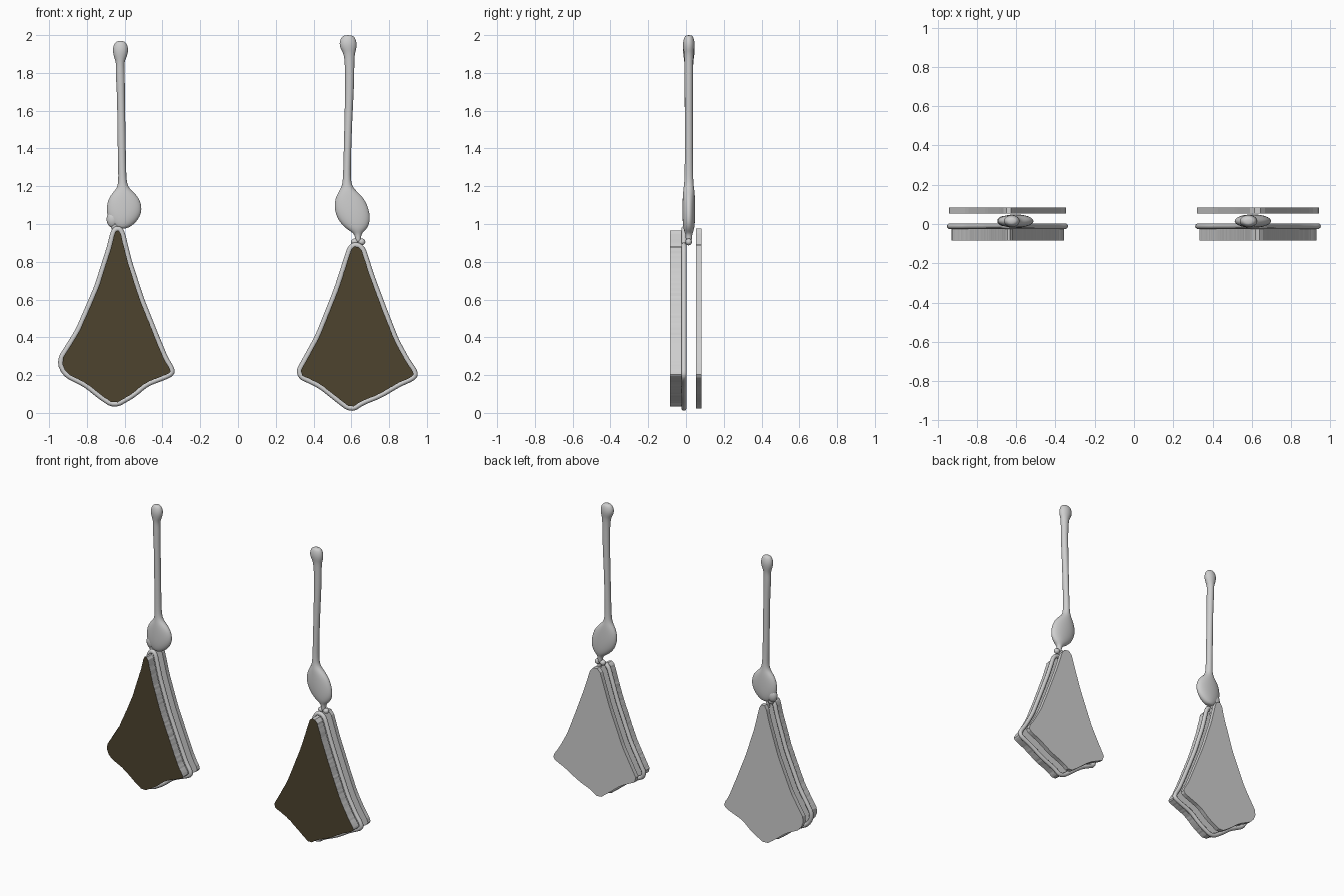
import bpy, bmesh, math, random
from mathutils import Vector

random.seed(4)
cube = bpy.data.objects.get("Cube")
if cube:
    bpy.data.objects.remove(cube)


def material(name, rgb):
    m = bpy.data.materials.new(name)
    m.use_nodes = True
    m.diffuse_color = (*rgb, 1)
    m.node_tree.nodes["Principled BSDF"].inputs["Base Color"].default_value = (*rgb, 1)
    return m


METAL = material("silver grey", (0.62, 0.62, 0.62))
FACE = material("dark olive brown", (0.075, 0.056, 0.028))


def add_mesh(name, bm, mats):
    bmesh.ops.recalc_face_normals(bm, faces=bm.faces)
    mesh = bpy.data.meshes.new(name)
    bm.to_mesh(mesh)
    bm.free()
    for m in mats:
        mesh.materials.append(m)
    ob = bpy.data.objects.new(name, mesh)
    bpy.context.collection.objects.link(ob)
    return ob


def smooth(ob):
    for p in ob.data.polygons:
        p.use_smooth = True


def soften(points, limit):
    """Cut the corners of a closed outline, by at most the limit."""
    out = []
    for a, b in zip(points, points[1:] + points[:1]):
        cut = (b - a).normalized() * min(limit, (b - a).length / 4)
        out += [a + cut, b - cut]
    return out


def resample(points, step):
    """Evenly divide a closed outline."""
    out = []
    for a, b in zip(points, points[1:] + points[:1]):
        n = max(1, round((b - a).length / step))
        out += [a.lerp(b, i / n) for i in range(n)]
    return out


def grow(points, d):
    """Move a clockwise outline outwards by d."""
    out = []
    n = len(points)
    for i, p in enumerate(points):
        e1 = (p - points[i - 1]).normalized()
        e2 = (points[(i + 1) % n] - p).normalized()
        n1, n2 = Vector((-e1.y, e1.x)), Vector((-e2.y, e2.x))
        m = (n1 + n2).normalized()
        out.append(p + m * d / max(0.6, m.dot(n1)))
    return out


def plate(name, points, y0, y1, mats):
    """Flat slab; its front face takes the last material."""
    bm = bmesh.new()
    front = bm.faces.new([bm.verts.new((p.x, y0, p.y)) for p in points])
    front.material_index = len(mats) - 1
    back = bm.faces.new([bm.verts.new((p.x, y1, p.y)) for p in points])
    fv, bv = list(front.verts), list(back.verts)
    for i in range(len(fv)):
        bm.faces.new((fv[i - 1], fv[i], bv[i], bv[i - 1]))
    add_mesh(name, bm, mats)


def rim(name, points, y, radius):
    """Round wire following a closed outline."""
    bm = bmesh.new()
    sides = 10
    angles = [math.tau * k / sides for k in range(sides)]
    loops = [[bm.verts.new((p.x, y + radius * math.sin(a), p.y))
              for p in grow(points, radius * math.cos(a))] for a in angles]
    for k in range(sides):
        a, b = loops[k - 1], loops[k]
        for i in range(len(points)):
            bm.faces.new((a[i - 1], a[i], b[i], b[i - 1]))
    smooth(add_mesh(name, bm, [METAL]))


def loft(name, rows, y):
    """Smooth body from elliptical sections (x, z, half width, half depth)."""
    bm = bmesh.new()
    sides = 12
    rings = []
    for x, z, rx, ry in rows:
        rings.append([bm.verts.new((x + rx * math.cos(math.tau * k / sides),
                                    y + ry * math.sin(math.tau * k / sides), z))
                      for k in range(sides)])
    for a, b in zip(rings, rings[1:]):
        for k in range(sides):
            bm.faces.new((a[k - 1], a[k], b[k], b[k - 1]))
    bm.faces.new(rings[0])
    bm.faces.new(rings[-1])
    ob = add_mesh(name, bm, [METAL])
    sub = ob.modifiers.new("Subdivision", "SUBSURF")
    sub.levels = sub.render_levels = 2
    smooth(ob)


def blob(name, loc, size):
    bm = bmesh.new()
    bmesh.ops.create_uvsphere(bm, u_segments=16, v_segments=10, radius=1)
    ob = add_mesh(name, bm, [METAL])
    ob.location, ob.scale = loc, size
    smooth(ob)


def pendant(side, outline):
    pts = soften([Vector(p) for p in outline], 0.02)
    ribbed = [p + Vector((random.uniform(-1, 1), random.uniform(-1, 1))) * 0.001
              for p in resample(pts, 0.014)]
    plate(side + "_front_plate", ribbed, -0.084, -0.025, [METAL, FACE])
    rim(side + "_rim", soften(grow(pts, 0.009), 0.01), -0.011, 0.014)
    plate(side + "_back_plate", grow(pts, 0.011), 0.054, 0.083, [METAL])


# Kite shaped pendants, outlines run clockwise from the top
pendant("right", [(-0.65, 0.965), (-0.625, 0.965), (-0.585, 0.80), (-0.52, 0.60),
                  (-0.44, 0.40), (-0.39, 0.28), (-0.355, 0.225), (-0.365, 0.208),
                  (-0.49, 0.16), (-0.56, 0.10), (-0.655, 0.047), (-0.72, 0.09),
                  (-0.80, 0.155), (-0.91, 0.21), (-0.937, 0.275), (-0.84, 0.43),
                  (-0.74, 0.66), (-0.67, 0.88)])
pendant("left", [(0.605, 0.882), (0.65, 0.876), (0.70, 0.72), (0.775, 0.52),
                 (0.83, 0.38), (0.89, 0.27), (0.933, 0.21), (0.92, 0.19),
                 (0.85, 0.16), (0.75, 0.10), (0.65, 0.06), (0.60, 0.025),
                 (0.54, 0.07), (0.44, 0.15), (0.323, 0.206), (0.43, 0.40),
                 (0.53, 0.65)])

# Hooks: knob, long stem and flattened bead in one body
loft("right_hook", [(-0.622, 1.97, 0.018, 0.014), (-0.622, 1.955, 0.036, 0.026),
                    (-0.622, 1.92, 0.045, 0.034), (-0.623, 1.88, 0.034, 0.028),
                    (-0.624, 1.855, 0.021, 0.024), (-0.624, 1.80, 0.026, 0.024),
                    (-0.620, 1.70, 0.021, 0.023), (-0.617, 1.50, 0.022, 0.022),
                    (-0.614, 1.30, 0.022, 0.022), (-0.611, 1.21, 0.022, 0.025),
                    (-0.608, 1.18, 0.042, 0.030), (-0.604, 1.14, 0.086, 0.034),
                    (-0.602, 1.075, 0.101, 0.036), (-0.607, 1.02, 0.082, 0.034),
                    (-0.612, 0.985, 0.045, 0.026), (-0.615, 0.975, 0.02, 0.014)], 0.015)
loft("left_hook", [(0.583, 2.0, 0.018, 0.014), (0.583, 1.99, 0.038, 0.026),
                   (0.582, 1.955, 0.050, 0.034), (0.586, 1.92, 0.041, 0.029),
                   (0.590, 1.895, 0.026, 0.024), (0.592, 1.75, 0.025, 0.023),
                   (0.584, 1.55, 0.021, 0.022), (0.577, 1.30, 0.020, 0.022),
                   (0.576, 1.21, 0.022, 0.025), (0.580, 1.18, 0.042, 0.031),
                   (0.591, 1.135, 0.082, 0.034), (0.603, 1.07, 0.097, 0.036),
                   (0.618, 1.01, 0.086, 0.034), (0.629, 0.97, 0.052, 0.029),
                   (0.634, 0.95, 0.020, 0.019), (0.636, 0.925, 0.016, 0.017),
                   (0.636, 0.90, 0.014, 0.015)], 0.015)

# Lobe on the right bead and small links joining beads to pendants
blob("right_bead_lobe", (-0.662, 1.025, 0.015)[::2] and (-0.662, 0.015, 1.025), (0.034, 0.026, 0.045))
blob("right_link", (-0.650, 0.012, 0.985), (0.022, 0.018, 0.025))
for i, dx in enumerate((-0.018, 0.018)):
    blob("left_link_%d" % (i + 1), (0.636 + dx, 0.014, 0.905), (0.02, 0.018, 0.018))
